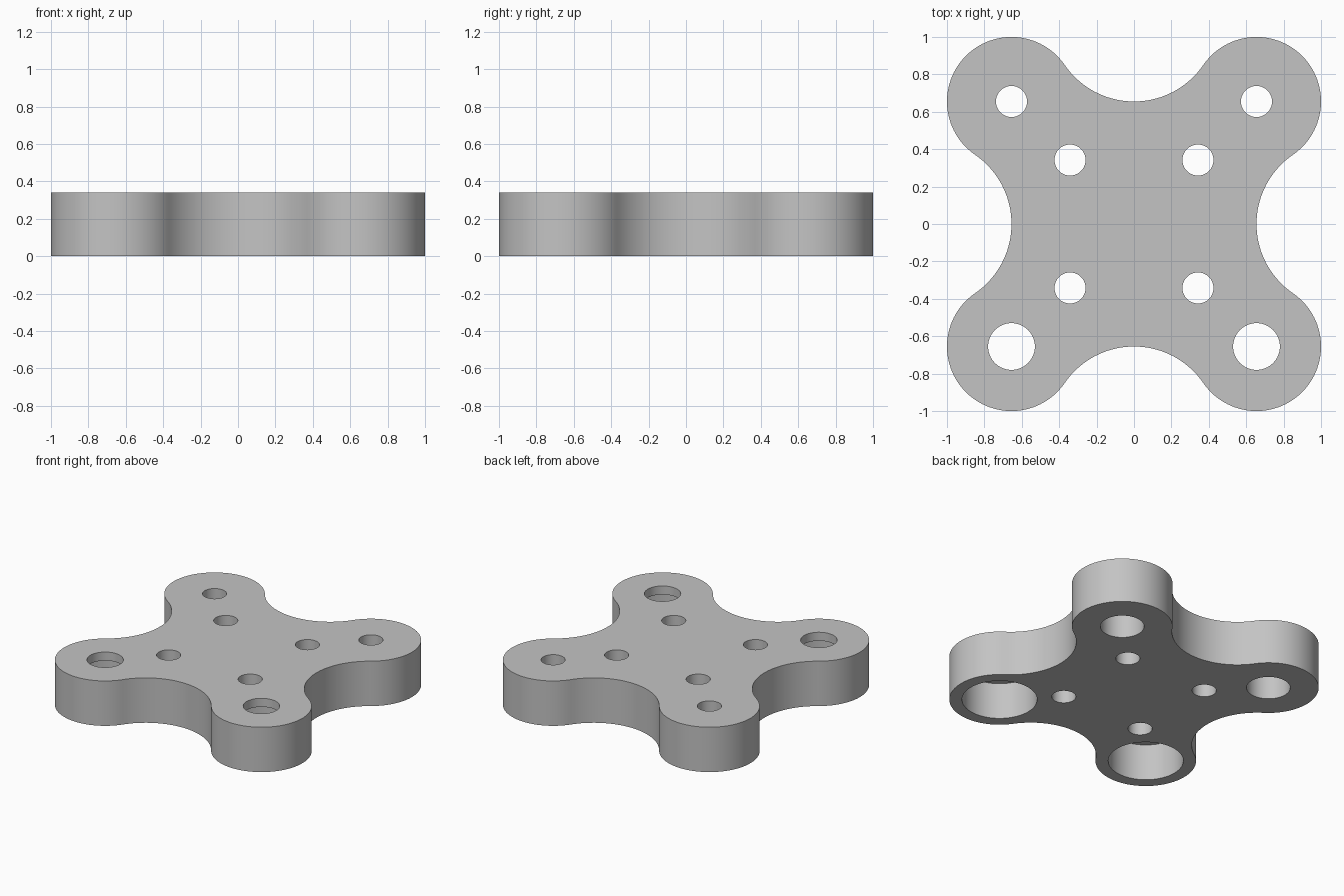
import bpy
import bmesh
from math import sin, cos, atan2, pi, radians
from mathutils import Matrix

if "Cube" in bpy.data.objects:
    bpy.data.objects.remove(bpy.data.objects["Cube"])

THICK = 0.34        # plate thickness
LOBE = 0.655        # corner centre offset
LOBE_R = 0.345      # corner radius
INNER = 0.342       # inner hole offset
# Scoop radius that meets both neighbouring lobes tangentially
SCOOP_R = (LOBE ** 2 - LOBE_R ** 2) / (2 * LOBE_R)

metal = bpy.data.materials.new("plain grey")
metal.use_nodes = True
grey = (0.55, 0.55, 0.55, 1)
metal.diffuse_color = grey
metal.node_tree.nodes["Principled BSDF"].inputs["Base Color"].default_value = grey


def arc(cx, cy, r, start, end, steps):
    """Points along an arc, leaving out the last one."""
    angles = [start + (end - start) * i / steps for i in range(steps)]
    return [(cx + r * cos(a), cy + r * sin(a)) for a in angles]


def make_object(name, bm):
    mesh = bpy.data.meshes.new(name)
    bm.to_mesh(mesh)
    bm.free()
    mesh.materials.append(metal)
    obj = bpy.data.objects.new(name, mesh)
    bpy.context.collection.objects.link(obj)
    return obj


def add_cylinder(bm, x, y, r, z0, z1):
    bmesh.ops.create_cone(bm, cap_ends=True, segments=64, radius1=r, radius2=r,
                          depth=z1 - z0,
                          matrix=Matrix.Translation((x, y, (z0 + z1) / 2)))


def cut(target, name, holes):
    """Cut a set of separate cylinders from the target."""
    bm = bmesh.new()
    for hole in holes:
        add_cylinder(bm, *hole)
    cutter = make_object(name, bm)
    cutter.hide_render = True
    mod = target.modifiers.new(name, "BOOLEAN")
    mod.operation = "DIFFERENCE"
    mod.solver = "EXACT"
    mod.object = cutter
    bpy.context.view_layer.objects.active = target
    bpy.ops.object.modifier_apply(modifier=name)
    bpy.data.objects.remove(cutter)


# Outline: one lobe and one scoop, turned four times
a = atan2(LOBE, SCOOP_R)
b = pi / 2 - a
quarter = arc(LOBE, LOBE, LOBE_R, -a, pi / 2 + a, 56)
quarter += arc(0, LOBE + SCOOP_R, SCOOP_R, -b, -pi + b, 36)
bm = bmesh.new()
verts = []
for k in range(4):
    c, s = cos(k * pi / 2), sin(k * pi / 2)
    verts += [bm.verts.new((c * x - s * y, s * x + c * y, 0)) for x, y in quarter]
base = bm.faces.new(verts)
top = bmesh.ops.extrude_face_region(bm, geom=[base])["geom"]
bmesh.ops.translate(bm, vec=(0, 0, THICK),
                    verts=[g for g in top if isinstance(g, bmesh.types.BMVert)])
bmesh.ops.recalc_face_normals(bm, faces=bm.faces)
plate = make_object("mounting_plate", bm)

# Through holes: four inner, two small at the back, two wide at the front
through = [(x, y, 0.083, -0.1, 0.5) for x in (-INNER, INNER) for y in (-INNER, INNER)]
through += [(x, LOBE, 0.083, -0.1, 0.5) for x in (-LOBE, LOBE)]
through += [(x, -LOBE, 0.125, -0.1, 0.5) for x in (-LOBE, LOBE)]
cut(plate, "through_holes", through)

# Wider recesses from below at the corners
recesses = [(x, LOBE, 0.15, -0.1, 0.21) for x in (-LOBE, LOBE)]
recesses += [(x, -LOBE, 0.258, -0.1, 0.275) for x in (-LOBE, LOBE)]
cut(plate, "recesses", recesses)

bpy.ops.object.select_all(action="DESELECT")
plate.select_set(True)
bpy.context.view_layer.objects.active = plate
bpy.ops.object.shade_smooth_by_angle(angle=radians(30))
